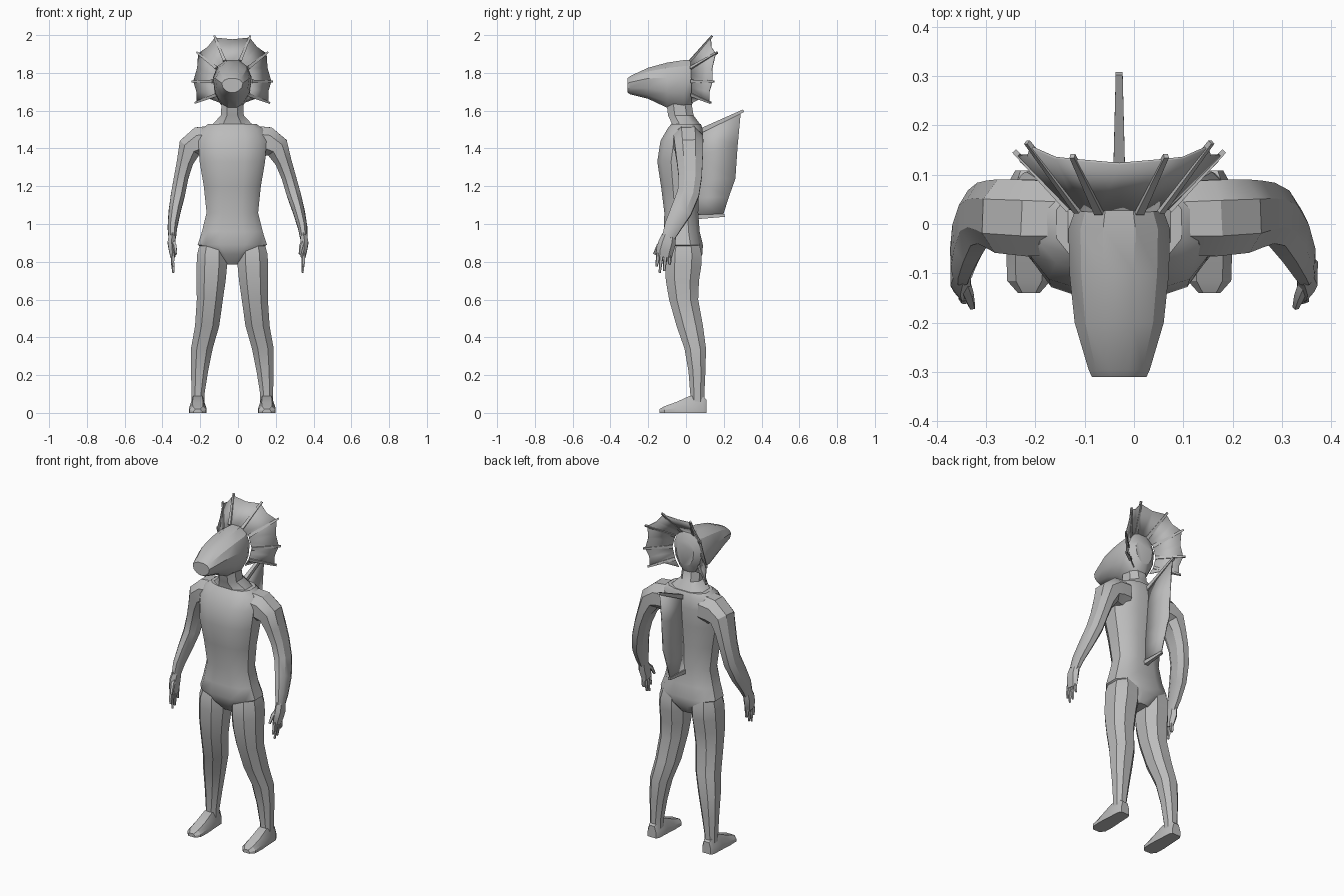
import bpy, bmesh, math
from mathutils import Vector as V

if "Cube" in bpy.data.objects:
    bpy.data.objects.remove(bpy.data.objects["Cube"])

CX = -0.03  # body centre line

mat = bpy.data.materials.new("plain_grey")
mat.diffuse_color = (0.5, 0.5, 0.5, 1)
mat.use_nodes = True
mat.node_tree.nodes["Principled BSDF"].inputs["Base Color"].default_value = mat.diffuse_color


def make(name, verts, faces, angle=35):
    me = bpy.data.meshes.new(name)
    me.from_pydata([tuple(v) for v in verts], [], faces)
    bm = bmesh.new()
    bm.from_mesh(me)
    bmesh.ops.recalc_face_normals(bm, faces=bm.faces)
    bm.to_mesh(me)
    bm.free()
    me.materials.append(mat)
    ob = bpy.data.objects.new(name, me)
    bpy.context.collection.objects.link(ob)
    bpy.ops.object.select_all(action='DESELECT')
    ob.select_set(True)
    bpy.context.view_layer.objects.active = ob
    bpy.ops.object.shade_smooth_by_angle(angle=math.radians(angle))
    return ob


def loft(name, rings, angle=35):
    n = len(rings[0])
    verts = [p for r in rings for p in r]
    faces = [(k * n + i, k * n + (i + 1) % n, (k + 1) * n + (i + 1) % n, (k + 1) * n + i)
             for k in range(len(rings) - 1) for i in range(n)]
    faces += [tuple(range(n)), tuple(range(len(verts) - n, len(verts)))]
    return make(name, verts, faces, angle)


def unit_ring(n, power=2.0):
    # superellipse outline
    out = []
    for i in range(n):
        a = 2 * math.pi * (i + 0.5) / n
        c, s = math.cos(a), math.sin(a)
        out.append((math.copysign(abs(c) ** (2 / power), c), math.copysign(abs(s) ** (2 / power), s)))
    return out


def flat_ring(x0, x1, y0, y1, z, n=8, power=2.3):
    return [V(((x0 + x1) / 2 + c * (x1 - x0) / 2, (y0 + y1) / 2 + s * (y1 - y0) / 2, z))
            for c, s in unit_ring(n, power)]


def tube(name, path, n=8, power=2.3, angle=35):
    # path rows: x, y, z, half thickness, half width along y
    pts = [V(p[:3]) for p in path]
    rings = []
    for i, p in enumerate(path):
        t = (pts[min(i + 1, len(pts) - 1)] - pts[max(i - 1, 0)]).normalized()
        u = V((0, 1, 0))
        if abs(t.y) > 0.8:
            u = V((0, 0, 1))
        u = (u - t * u.dot(t)).normalized()
        v = t.cross(u)
        rings.append([pts[i] + v * c * p[3] + u * s * p[4] for c, s in unit_ring(n, power)])
    return loft(name, rings, angle)


# torso: z, half width, front y, back y
torso = [(0.785, .05, -.06, .05), (0.84, .11, -.11, .09), (0.89, .188, -.125, .092),
         (0.96, .165, -.12, .075), (1.06, .14, -.117, .067), (1.20, .155, -.135, .072),
         (1.33, .178, -.155, .085), (1.44, .185, -.138, .095), (1.505, .165, -.10, .09),
         (1.53, .13, -.08, .08)]
loft("torso", [flat_ring(CX - w, CX + w, a, b, z, 12, 2.7) for z, w, a, b in torso])

# neck
neck = [(1.50, .15, -.08, .085), (1.535, .105, -.082, .075), (1.575, .065, -.10, .045),
        (1.66, .06, -.11, .03)]
loft("neck", [flat_ring(CX - w, CX + w, a, b, z, 8) for z, w, a, b in neck])

# head with tapering snout: y, half width, bottom z, top z
head = [(-.31, .057, 1.695, 1.772), (-.295, .064, 1.685, 1.785), (-.20, .093, 1.66, 1.83),
        (-.10, .104, 1.612, 1.858), (-.01, .106, 1.595, 1.872), (.028, .092, 1.62, 1.872),
        (.052, .06, 1.67, 1.82)]
loft("head", [[V((CX + c * w * (1 - .3 * max(0, -s)), y, (a + b) / 2 + s * (b - a) / 2))
               for c, s in unit_ring(12, 2.3)] for y, w, a, b in head], 30)

# legs and feet: z, inner offset, outer offset, front y, back y
leg = [(.90, .03, .175, -.10, .075), (.84, .022, .192, -.118, .09), (.78, .022, .195, -.118, .088),
       (.70, .03, .195, -.113, .075), (.60, .045, .193, -.095, .07), (.46, .065, .202, -.055, .095),
       (.34, .10, .223, -.012, .11), (.22, .125, .222, .01, .106), (.10, .145, .218, .02, .10),
       (.03, .145, .218, .02, .10)]
foot = [(.108, .028, .07), (.09, .038, .085), (.02, .041, .09), (-.05, .046, .058),
        (-.115, .044, .035), (-.14, .022, .02)]
for side, s in (("left", 1), ("right", -1)):
    loft(side + "_leg", [flat_ring(CX + s * i, CX + s * o, a, b, z, 8) for z, i, o, a, b in leg], 30)
    fx = CX + s * .183
    loft(side + "_foot", [[V((fx - w, y, 0)), V((fx + w, y, 0)), V((fx + w, y, h * .45)),
                           V((fx + w * .6, y, h)), V((fx - w * .6, y, h)), V((fx - w, y, h * .45))]
                          for y, w, h in foot], 30)

# arms, hands and fingers, written for the x < 0 side
arm = [(-.14, .01, 1.44, .085, .08), (-.205, .012, 1.435, .085, .083), (-.255, .016, 1.405, .068, .08),
       (-.28, .02, 1.33, .047, .073), (-.30, .022, 1.25, .041, .066), (-.317, .012, 1.16, .040, .062),
       (-.335, -.025, 1.07, .034, .06), (-.347, -.07, .985, .027, .048),
       (-.348, -.093, .93, .021, .036)]
hand = [(-.348, -.088, .945, .02, .036), (-.352, -.10, .90, .023, .046), (-.348, -.112, .86, .02, .046),
        (-.345, -.117, .825, .014, .042)]
tips = [(-.146, -.157, .775), (-.128, -.139, .742), (-.108, -.115, .752), (-.088, -.086, .785)]


def place(path, right):
    if not right:
        return path
    return [(-x - .05 * min(1, max(0, (z - .93) / .5)), y, z, a, b) for x, y, z, a, b in path]


for side, r in (("right", False), ("left", True)):
    tube(side + "_arm", place(arm, r), 8, 2.3, 30)
    tube(side + "_hand", place(hand, r), 6)
    for k, (y0, y1, z) in enumerate(tips):
        tube(f"{side}_finger_{k + 1}",
             place([(-.345, y0, .845, .011, .011), (-.346, (y0 + y1) / 2, .80, .010, .010),
                    (-.342, y1, z, .006, .006)], r), 5)
    tube(side + "_thumb", place([(-.346, -.115, .91, .013, .014), (-.335, -.145, .885, .011, .012),
                                 (-.328, -.168, .84, .007, .007)], r), 5)


def spine(name, a, b, w0, w1):
    # four sided tapered rod
    a, b = V(a), V(b)
    t = (b - a).normalized()
    u = t.cross(V((0, 1, 0))).normalized()
    v = t.cross(u)
    loft(name, [[p + u * i * w + v * j * w for i, j in ((-1, -1), (1, -1), (1, 1), (-1, 1))]
                for p, w in ((a, w0), (b, w1))], 20)


def membrane(name, strips, thick=.005):
    # strips: pairs of (inner, outer) points joined into a thin web
    verts = [p for pair in strips for p in pair]
    faces = [(2 * i, 2 * i + 1, 2 * i + 3, 2 * i + 2) for i in range(len(strips) - 1)]
    ob = make(name, verts, faces, 20)
    m = ob.modifiers.new("thickness", 'SOLIDIFY')
    m.thickness = thick
    m.offset = 0


# head crest: root and tip of the spines on one side, from top to bottom
roots = [(.04, .025, 1.862), (.082, .028, 1.825), (.10, .03, 1.755), (.082, .03, 1.685)]
ends = [(.095, .138, 1.995), (.187, .166, 1.908), (.213, .148, 1.755), (.197, .13, 1.642)]
pairs = [(V((CX - a[0], *a[1:])), V((CX - b[0], *b[1:]))) for a, b in zip(roots[::-1], ends[::-1])]
pairs += [(V((CX + a[0], *a[1:])), V((CX + b[0], *b[1:]))) for a, b in zip(roots, ends)]
web = []
for i, (a, b) in enumerate(pairs):
    spine(f"crest_spine_{i + 1}", a, b, .009, .005)
    web.append((a, a.lerp(b, .93)))
    if i < len(pairs) - 1:
        c, d = pairs[i + 1]
        m, e = (a + c) / 2, (b + d) / 2
        web.append((m, m.lerp(e, .86)))
# lower web edges return to the jaw
for end, x in ((0, -.055), (-1, .055)):
    a, b = pairs[end]
    jaw = V((CX + x, .03, 1.64))
    edge = (jaw, jaw.lerp(b, .5) + V((0, 0, .025)))
    web.insert(0, edge) if end == 0 else web.append(edge)
membrane("crest_web", web)

# back fin: spines from the back outward, with a web between
fin = [((.06, 1.485), (.305, 1.60)), ((.05, 1.24), (.275, 1.24)), ((.05, 1.038), (.205, 1.045))]
fin_pairs = [(V((CX, *a)), V((CX, *b))) for a, b in fin]
for i, (a, b) in enumerate(fin_pairs):
    spine(f"back_fin_spine_{i + 1}", a, b, .013, .007)
fin_web = []
for i, (a, b) in enumerate(fin_pairs):
    fin_web.append((a, a.lerp(b, .94)))
    if i < 2:
        c, d = fin_pairs[i + 1]
        m, e = (a + c) / 2, (b + d) / 2
        fin_web.append((m, m.lerp(e, .93)))
membrane("back_fin_web", fin_web, .008)
